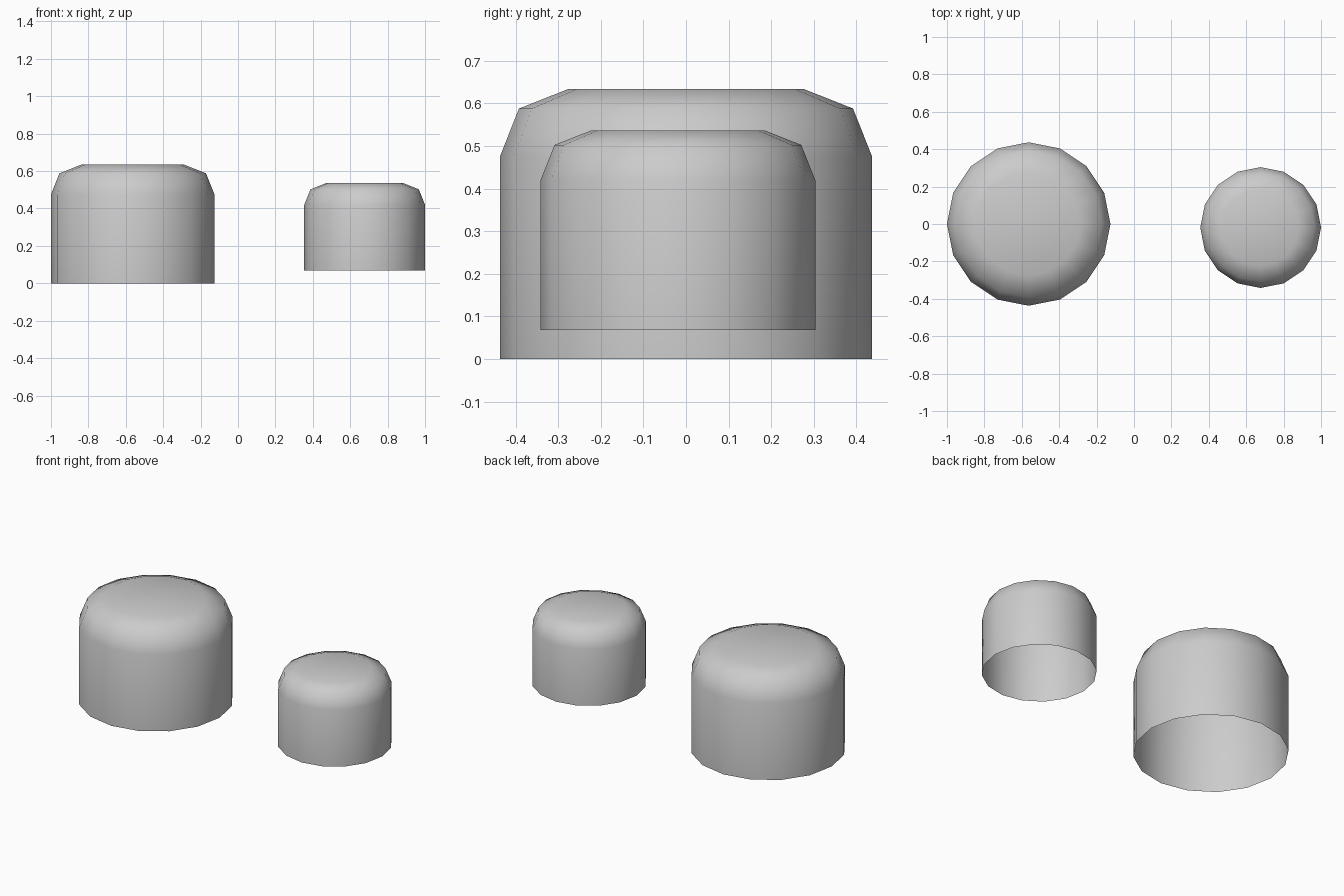
import bpy, bmesh
from math import cos, sin, tau

if "Cube" in bpy.data.objects:
    bpy.data.objects.remove(bpy.data.objects["Cube"])

SIDES = 16
# radius and height of each ring, for the large cap
PROFILE = [(0.437, 0.0), (0.437, 0.475), (0.392, 0.588), (0.276, 0.634)]


def make_cap(name, location, scale):
    """Open-bottomed cap with a rounded shoulder and a flat top."""
    bm = bmesh.new()
    rings = [[bm.verts.new((r * cos(tau * i / SIDES), r * sin(tau * i / SIDES), z))
              for i in range(SIDES)] for r, z in PROFILE]
    for low, high in zip(rings, rings[1:]):
        for i in range(SIDES):
            j = (i + 1) % SIDES
            bm.faces.new((low[i], low[j], high[j], high[i]))
    bm.faces.new(rings[-1])
    bmesh.ops.scale(bm, vec=(scale,) * 3, verts=bm.verts)
    for face in bm.faces:
        face.smooth = True
    mesh = bpy.data.meshes.new(name)
    bm.to_mesh(mesh)
    bm.free()
    obj = bpy.data.objects.new(name, mesh)
    obj.location = location
    bpy.context.collection.objects.link(obj)


# large cap on the ground, smaller copy raised slightly
make_cap("large_cap", (-0.563, 0.0, 0.0), 1.0)
make_cap("small_cap", (0.677, -0.019, 0.068), 0.739)
